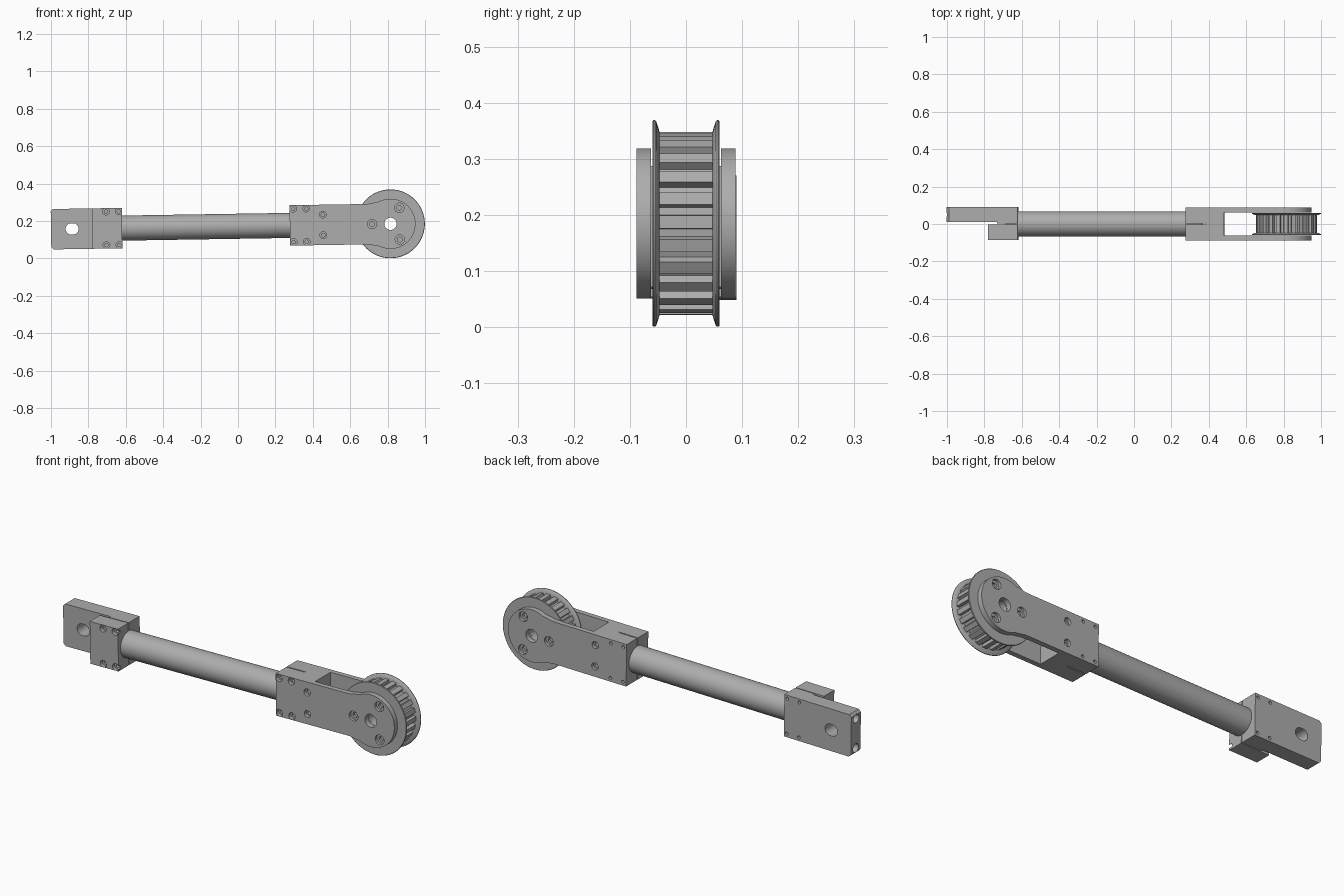
import bpy, bmesh
from math import pi, sin, cos, radians
from mathutils import Matrix, Vector

cube = bpy.data.objects.get("Cube")
if cube:
    bpy.data.objects.remove(cube, do_unlink=True)

# The whole linkage is modelled around the pulley axis, then tilted slightly
PLACE = Matrix.Translation((0.815, 0, 0.185)) @ Matrix.Rotation(-0.016, 4, 'Y')
HALF = 0.108        # half height of both clamps
SIDE = 0.088        # half depth of both clamps

metal = bpy.data.materials.new("grey metal")
GREY = (0.42, 0.42, 0.42, 1)
metal.diffuse_color = GREY
metal.use_nodes = True
metal.node_tree.nodes["Principled BSDF"].inputs["Base Color"].default_value = GREY


def make(name, bm):
    bmesh.ops.recalc_face_normals(bm, faces=bm.faces)
    mesh = bpy.data.meshes.new(name)
    bm.to_mesh(mesh)
    bm.free()
    mesh.materials.append(metal)
    obj = bpy.data.objects.new(name, mesh)
    bpy.context.collection.objects.link(obj)
    return obj


def add_box(bm, x0, x1, y0, y1, z0, z1):
    mid = Vector((x0 + x1, y0 + y1, z0 + z1)) / 2
    size = Matrix.Diagonal((x1 - x0, y1 - y0, z1 - z0, 1))
    bmesh.ops.create_cube(bm, size=1, matrix=Matrix.Translation(mid) @ size)


def add_rod(bm, x, z, r, y0, y1, sides=32):
    # cylinder along the y axis
    m = Matrix.Translation((x, (y0 + y1) / 2, z)) @ Matrix.Rotation(pi / 2, 4, 'X')
    bmesh.ops.create_cone(bm, cap_ends=True, segments=sides, radius1=r, radius2=r,
                          depth=abs(y1 - y0), matrix=m)


def add_rod_x(bm, x0, x1, y, z, r, sides=32):
    m = Matrix.Translation(((x0 + x1) / 2, y, z)) @ Matrix.Rotation(pi / 2, 4, 'Y')
    bmesh.ops.create_cone(bm, cap_ends=True, segments=sides, radius1=r, radius2=r,
                          depth=x1 - x0, matrix=m)


def add_prism(bm, outline, y0, y1):
    # outline in x and z, extruded along y
    face = bm.faces.new([bm.verts.new((x, y0, z)) for x, z in outline])
    top = bmesh.ops.extrude_face_region(bm, geom=[face])
    verts = [v for v in top["geom"] if isinstance(v, bmesh.types.BMVert)]
    bmesh.ops.translate(bm, verts=verts, vec=(0, y1 - y0, 0))


def cut(obj, bm):
    cutter = make("cutter", bm)
    cutter.hide_render = True
    mod = obj.modifiers.new("cut", 'BOOLEAN')
    mod.object, mod.operation, mod.solver = cutter, 'DIFFERENCE', 'EXACT'
    bpy.context.view_layer.update()
    graph = bpy.context.evaluated_depsgraph_get()
    mesh = bpy.data.meshes.new_from_object(obj.evaluated_get(graph))
    obj.modifiers.clear()
    obj.data = mesh
    bpy.data.objects.remove(cutter, do_unlink=True)


def finish(obj):
    obj.matrix_world = PLACE
    bpy.ops.object.select_all(action='DESELECT')
    obj.select_set(True)
    bpy.context.view_layer.objects.active = obj
    bpy.ops.object.shade_smooth_by_angle(angle=radians(32))


# Forked clamp: straight body with rounded, slightly bulging pulley cheeks
R_END = 0.134
upper = [(-0.538, HALF), (-0.14, HALF), (-0.115, 0.109), (-0.09, 0.114)]
arc = [(R_END * cos(a), R_END * sin(a)) for a in
       [radians(117 - 234 * i / 40) for i in range(41)]]
lower = [(x, -z) for x, z in reversed(upper)]
bm = bmesh.new()
add_prism(bm, upper + arc + lower, -SIDE, SIDE)
fork = make("forked_clamp", bm)

bm = bmesh.new()                                   # pulley slot and clamp slit
add_box(bm, -0.332, 0.3, -0.062, 0.062, -0.3, 0.3)
add_box(bm, -0.6, -0.432, -0.003, 0.003, -0.3, 0.3)
cut(fork, bm)

clamp_screws = [(x, s * 0.089) for x in (-0.519, -0.449) for s in (-1, 1)]
side_screws = [(-0.36, s * 0.055) for s in (-1, 1)]
hub_screws = [(0.098 * cos(a), 0.098 * sin(a)) for a in (pi / 3, pi, -pi / 3)]
bm = bmesh.new()                                   # wide counterbores
add_rod(bm, 0, 0, 0.033, -0.2, 0.2)
for x, z in clamp_screws:
    add_rod(bm, x, z, 0.018, -0.1, -0.07)
for s in (-1, 1):
    for x, z in side_screws:
        add_rod(bm, x, z, 0.018, s * 0.072, s * 0.1)
    for x, z in hub_screws:
        add_rod(bm, x, z, 0.025, s * 0.074, s * 0.1)
cut(fork, bm)
bm = bmesh.new()                                   # narrow screw holes
for x, z in clamp_screws:
    add_rod(bm, x, z, 0.009, -0.1, -0.04, 16)
    add_rod(bm, x, z, 0.008, 0.06, 0.1, 16)
for s in (-1, 1):
    for x, z in side_screws:
        add_rod(bm, x, z, 0.01, s * 0.04, s * 0.1, 16)
    for x, z in hub_screws:
        add_rod(bm, x, z, 0.013, s * 0.05, s * 0.1, 16)
cut(fork, bm)
finish(fork)

# Toothed pulley body
TEETH = 24
outline = []
for i in range(TEETH):
    for part, r in ((-0.27, 0.163), (0.27, 0.163), (0.33, 0.147), (0.67, 0.147)):
        a = 2 * pi * (i + part) / TEETH
        outline.append((r * cos(a), r * sin(a)))
bm = bmesh.new()
add_prism(bm, outline, -0.05, 0.05)
pulley = make("toothed_pulley", bm)
bm = bmesh.new()
add_rod(bm, 0, 0, 0.033, -0.2, 0.2)
cut(pulley, bm)
finish(pulley)

# Dished pulley flanges, turned from one profile
profile = [(0.033, 0.047), (0.163, 0.047), (0.182, 0.053), (0.184, 0.055),
           (0.184, 0.058), (0.182, 0.06), (0.165, 0.06), (0.033, 0.06)]
for side, name in ((-1, "front_flange"), (1, "back_flange")):
    bm = bmesh.new()
    ring = [bm.verts.new((r, side * y, 0)) for r, y in profile]
    edges = [bm.edges.new((ring[i - 1], ring[i])) for i in range(len(ring))]
    bmesh.ops.spin(bm, geom=ring + edges, cent=(0, 0, 0), axis=(0, 1, 0),
                   angle=2 * pi, steps=72, use_merge=True)
    bmesh.ops.remove_doubles(bm, verts=bm.verts, dist=0.0001)
    finish(make(name, bm))

# Connecting tube
bm = bmesh.new()
add_rod_x(bm, -1.5, -0.45, 0, 0, 0.067, 64)
finish(make("connecting_tube", bm))

# Mounting plate with chamfered end, slotted hole and end bores
END, FACE = -1.815, -1.435
c = 0.012
bm = bmesh.new()
add_prism(bm, [(END + c, HALF), (FACE, HALF), (FACE, -HALF), (END + c, -HALF),
               (END, c - HALF), (END, HALF - c)], 0.002, 0.09)
plate = make("mounting_plate", bm)
mount_screws = [(x, s * 0.09) for x in (-1.52, -1.451) for s in (-1, 1)]
bm = bmesh.new()
add_box(bm, -1.9, -1.545, -0.05, 0.012, -0.2, 0.2)
for x, z in mount_screws:
    add_rod(bm, x, z, 0.008, 0.06, 0.12, 16)
for s in (-1, 1):
    add_rod_x(bm, -1.9, END + 0.05, 0.05, s * 0.076, 0.022)
cut(plate, bm)
bm = bmesh.new()
slot = []
for i in range(32):
    a = 2 * pi * (i + 0.5) / 32
    slot.append((-1.702 + 0.03 * cos(a) + (0.005 if cos(a) > 0 else -0.005), 0.03 * sin(a)))
add_prism(bm, slot, -0.1, 0.2)
cut(plate, bm)
finish(plate)

# Clamp cap facing the mounting plate
bm = bmesh.new()
add_box(bm, -1.595, FACE, -0.086, -0.003, -HALF, HALF)
cap = make("clamp_cap", bm)
for r, depth in ((0.018, 0.068), (0.009, 0.03)):
    bm = bmesh.new()
    for x, z in mount_screws:
        add_rod(bm, x, z, r, -0.12, -depth, 24)
    cut(cap, bm)
finish(cap)
